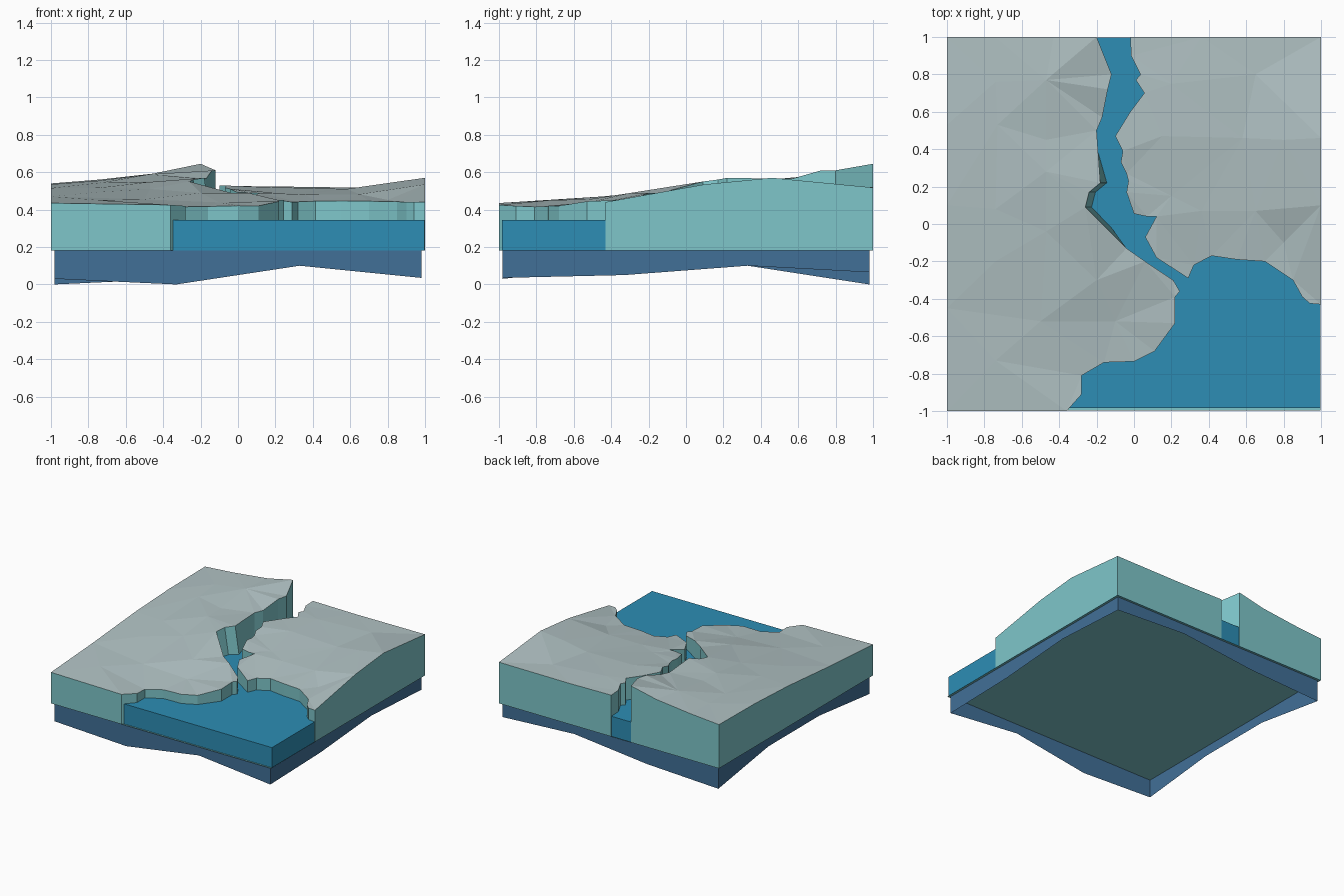
import bpy
import bmesh
from mathutils import Vector
from mathutils.geometry import delaunay_2d_cdt

cube = bpy.data.objects.get("Cube")
if cube:
    bpy.data.objects.remove(cube, do_unlink=True)

FLOOR = 0.18
WATER_LEVEL = 0.345


def make_material(name, red, green, blue):
    material = bpy.data.materials.new(name)
    material.use_nodes = True
    colour = (red, green, blue, 1)
    material.diffuse_color = colour
    shader = material.node_tree.nodes["Principled BSDF"]
    shader.inputs["Base Color"].default_value = colour
    shader.inputs["Roughness"].default_value = 0.9
    return material


pale_rock = make_material("pale grey ground", 0.44, 0.54, 0.55)
teal_rock = make_material("teal cliff", 0.21, 0.565, 0.59)
water_blue = make_material("water blue", 0.026, 0.27, 0.46)
deep_blue = make_material("deep blue", 0.053, 0.16, 0.31)


def finish(name, bm, *materials, fix_normals=True):
    if fix_normals:
        bmesh.ops.recalc_face_normals(bm, faces=bm.faces[:])
    mesh = bpy.data.meshes.new(name)
    bm.to_mesh(mesh)
    bm.free()
    for material in materials:
        mesh.materials.append(material)
    part = bpy.data.objects.new(name, mesh)
    bpy.context.collection.objects.link(part)
    return part


def ground_height(x, y, controls):
    # Blend the nearby control heights by distance
    total = weight_sum = 0
    for cx, cy, cz in controls:
        weight = 1 / ((x - cx) ** 2 + (y - cy) ** 2 + 0.002) ** 2
        total += weight * cz
        weight_sum += weight
    return total / weight_sum


def make_land(name, outline, interior, controls, lean):
    # Faceted top, triangulated inside the shoreline
    count = len(outline)
    points = [Vector(p) for p in outline + interior]
    edges = [(i, (i + 1) % count) for i in range(count)]
    flat, _, faces, *_ = delaunay_2d_cdt(points, edges, [], 1, 0.0001)
    bm = bmesh.new()
    top = [bm.verts.new((p.x, p.y, ground_height(p.x, p.y, controls))) for p in flat]
    for face in faces:
        bm.faces.new([top[i] for i in face])
    # Cliff walls down to the floor
    rim = [e for e in bm.edges if e.is_boundary]
    foot = {}
    for vert in {v for e in rim for v in e.verts}:
        x, y, _ = vert.co
        foot[vert] = bm.verts.new((x + lean(x, y), y, FLOOR))
    for edge in rim:
        a, b = edge.verts
        wall = bm.faces.new((a, b, foot[b], foot[a]))
        wall.material_index = 1
    return finish(name, bm, pale_rock, teal_rock)


# West land, with the higher river cliff
west_outline = [
    (-1, -1), (-.36, -1), (-.28, -.91), (-.28, -.81), (-.16, -.74), (0, -.735),
    (.11, -.68), (.22, -.53), (.22, -.39), (.245, -.36), (.21, -.3), (.06, -.2),
    (-.04, -.13), (-.26, .09), (-.24, .17), (-.18, .22), (-.2, .5), (-.17, .57),
    (-.14, .72), (-.12, .8), (-.2, 1), (-.43, 1), (-.74, 1), (-1, 1),
    (-1, .53), (-1, .1), (-1, -.45)]
west_interior = [
    (-.74, .76), (-.47, .77), (-.73, .53), (-.47, .45), (-.74, .08), (-.47, .28),
    (-.47, -.04), (-.74, -.2), (-.5, -.52), (-.2, -.3), (-.74, -.73), (-.1, -.52)]
west_controls = [
    (-1, -1, .435), (-.36, -1, .425), (-.28, -.8, .415), (.11, -.68, .42),
    (.22, -.4, .45), (-.04, -.13, .49), (-.26, .09, .55), (-.18, .22, .57),
    (-.2, .5, .565), (-.12, .8, .61), (-.2, 1, .645), (-.43, 1, .595),
    (-1, 1, .54), (-1, .53, .535), (-1, .1, .515), (-1, -.45, .47),
    (-.5, -.52, .455), (-.47, 0, .51), (-.47, .45, .55)]
make_land("west_land", west_outline, west_interior, west_controls,
          lambda x, y: .06 if x > -.3 and -.12 < y < .3 else 0)

# East land, with the bay and the ragged river bank
east_outline = [
    (-.02, 1), (-.015, .9), (.035, .8), (.01, .77), (.055, .7), (-.02, .6),
    (-.1, .47), (-.06, .39), (-.07, .33), (-.04, .27), (-.03, .23), (-.04, .17),
    (0, .055), (.07, .04), (.12, .04), (.06, -.07), (.12, -.18), (.29, -.29),
    (.32, -.22), (.415, -.17), (.55, -.19), (.7, -.2), (.85, -.3), (.9, -.39),
    (.94, -.425), (1, -.43), (1, .1), (1, .46), (1, 1), (.36, 1)]
east_interior = [
    (.15, .47), (.2, .15), (.36, .07), (.58, .46), (.65, .07), (.8, -.1),
    (.65, .8), (.2, .75), (.8, .45)]
east_controls = [
    (-.02, 1, .52), (.36, 1, .515), (1, 1, .518), (.05, .7, .525),
    (-.1, .47, .53), (-.04, .2, .51), (.1, .03, .49), (.08, -.1, .465),
    (.29, -.29, .44), (.42, -.17, .445), (.7, -.2, .445), (.94, -.42, .44),
    (1, -.43, .44), (1, .1, .535), (1, .46, .57), (.58, .46, .51), (.5, .1, .485)]
make_land("east_land", east_outline, east_interior, east_controls, lambda x, y: 0)

# Water block filling the bay and the river
bm = bmesh.new()
bmesh.ops.create_cube(bm, size=1)
for vert in bm.verts:
    x, y, z = vert.co
    vert.co = (x * 1.996, -.985 if y < 0 else .996, WATER_LEVEL if z > 0 else FLOOR)
finish("water", bm, water_blue)

# Flat underside
bm = bmesh.new()
bmesh.ops.create_grid(bm, x_segments=1, y_segments=1, size=.998)
for vert in bm.verts:
    vert.co.z = FLOOR - .001
bmesh.ops.reverse_faces(bm, faces=bm.faces[:])
finish("underside", bm, teal_rock, fix_normals=False)

# Open skirt with an uneven lower edge, going round from the front left corner
SIDE = .98
steps = (-SIDE, -.33, .33)
lower = [.03, 0, .1, .035, .05, .1, .065, .1, .03, 0, .1, .1]
ring = [(s, -SIDE) for s in steps] + [(SIDE, s) for s in steps]
ring += [(-x, -y) for x, y in ring]
bm = bmesh.new()
pairs = [(bm.verts.new((x, y, z)), bm.verts.new((x, y, FLOOR)))
         for (x, y), z in zip(ring, lower)]
for (a, b), (c, d) in zip(pairs, pairs[1:] + pairs[:1]):
    bm.faces.new((a, c, d, b))
finish("base_skirt", bm, deep_blue, fix_normals=False)
